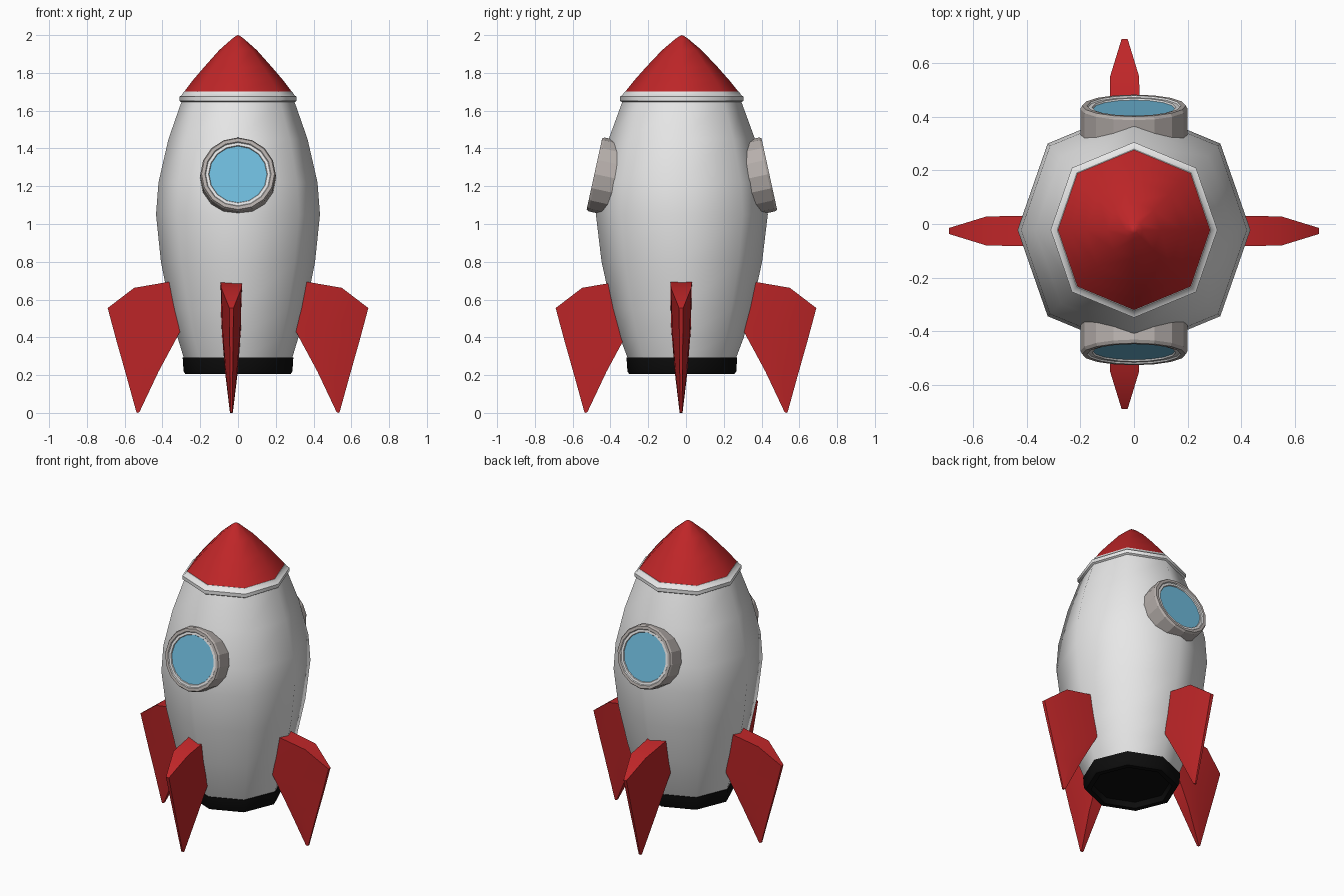
import bpy, bmesh, math

if "Cube" in bpy.data.objects:
    bpy.data.objects.remove(bpy.data.objects["Cube"])

def material(name, rgb):
    m = bpy.data.materials.new(name)
    m.diffuse_color = (*rgb, 1)
    m.use_nodes = True
    m.node_tree.nodes["Principled BSDF"].inputs["Base Color"].default_value = m.diffuse_color
    return m

WHITE = material("hull white", (0.80, 0.80, 0.80))
RED = material("red", (0.52, 0.019, 0.021))
BLACK = material("black", (0.004, 0.004, 0.004))
GREY = material("frame grey", (0.47, 0.43, 0.41))
BLUE = material("glass blue", (0.16, 0.50, 0.72))
CY = -0.022  # hull axis sits slightly forward

def finish(name, bm, mats, angle=None):
    bmesh.ops.remove_doubles(bm, verts=bm.verts, dist=0.0005)
    bmesh.ops.recalc_face_normals(bm, faces=bm.faces)
    me = bpy.data.meshes.new(name)
    bm.to_mesh(me)
    bm.free()
    for m in mats:
        me.materials.append(m)
    ob = bpy.data.objects.new(name, me)
    bpy.context.collection.objects.link(ob)
    if angle:
        bpy.ops.object.select_all(action='DESELECT')
        ob.select_set(True)
        bpy.context.view_layer.objects.active = ob
        bpy.ops.object.shade_smooth_by_angle(angle=math.radians(angle))
    return ob

def lathe(name, rows, sides, mats, bands=None, angle=None):
    """rows of (z, rx, ry); bands gives a material index for each strip"""
    bm = bmesh.new()
    rings = []
    for z, rx, ry in rows:
        ring = []
        for i in range(sides):
            a = 2 * math.pi * i / sides
            c, s = math.cos(a), math.sin(a)
            k = rx if abs(s) < 0.01 else ry
            ring.append(bm.verts.new((k * c, ry * s, z)))
        rings.append(ring)
    for j in range(len(rings) - 1):
        for i in range(sides):
            n = (i + 1) % sides
            f = bm.faces.new((rings[j][i], rings[j][n], rings[j + 1][n], rings[j + 1][i]))
            f.material_index = bands[j] if bands else 0
    for ring, j in ((rings[0], 0), (rings[-1], -1)):
        if (ring[0].co - ring[sides // 2].co).length > 0.01:
            bm.faces.new(ring).material_index = bands[j] if bands else 0
    return finish(name, bm, mats, angle)

# hull: barrel body with a raised collar at the top
hull = lathe("hull", [
    (0.285, 0.285, 0.285), (0.40, 0.32, 0.328), (0.55, 0.358, 0.370),
    (0.80, 0.408, 0.425), (1.05, 0.434, 0.455), (1.22, 0.421, 0.443),
    (1.45, 0.368, 0.387), (1.645, 0.300, 0.316), (1.652, 0.311, 0.327),
    (1.675, 0.311, 0.327), (1.68, 0.300, 0.316), (1.702, 0.286, 0.301)],
    8, [WHITE], angle=50)
hull.location.y = CY

# nose cone
nose = lathe("nose_cone", [
    (1.70, 0.285, 0.300), (1.76, 0.240, 0.252), (1.83, 0.180, 0.190),
    (1.92, 0.100, 0.105), (1.98, 0.032, 0.034), (1.995, 0.012, 0.012),
    (2.0, 0, 0)], 8, [RED], angle=50)
nose.location.y = CY

# engine base with a shallow recess underneath
base = lathe("engine_base", [
    (0.24, 0.235, 0.235), (0.205, 0.245, 0.245), (0.205, 0.278, 0.278),
    (0.22, 0.288, 0.288), (0.292, 0.293, 0.293)], 8, [BLACK], angle=50)
base.location.y = CY

# portholes, front and back, leaning with the hull
for side, sign in (("front", 1), ("back", -1)):
    rows = [(-0.14, 0.2), (-0.012, 0.2), (0.0, 0.193), (0.0, 0.175),
            (-0.006, 0.171), (-0.006, 0.156), (-0.012, 0.153), (-0.012, 0)]
    w = lathe(side + "_porthole", [(z, r, r) for z, r in rows], 16,
              [GREY, WHITE, BLUE], [0, 0, 0, 1, 1, 1, 2])
    w.rotation_euler.x = sign * math.radians(77.7)
    w.location = (0, CY - sign * 0.463, 1.265)

# fins: lens section, thick at the root and thin at the outer edge
FIN = [  # per row: (radius, height, half thickness) at root, middle, edge
    [(0.33, 0.70, 0.058), (0.55, 0.662, 0.054), (0.69, 0.555, 0.011)],
    [(0.285, 0.47, 0.054), (0.46, 0.43, 0.046), (0.643, 0.38, 0.009)],
    [(0.42, 0.22, 0.034), (0.50, 0.205, 0.028), (0.592, 0.20, 0.007)],
    [(0.522, 0.004, 0.008), (0.53, 0.0, 0.007), (0.538, 0.004, 0.005)]]

def fin(name, angle, offset):
    bm = bmesh.new()
    # each row becomes a closed loop around the fin
    loops = [[bm.verts.new((r, h, z)) for r, z, h in row] +
             [bm.verts.new((r, -h, z)) for r, z, h in reversed(row)] for row in FIN]
    for a, b in zip(loops, loops[1:]):
        for i in range(6):
            n = (i + 1) % 6
            bm.faces.new((a[i], a[n], b[n], b[i]))
    for lp in (loops[0], loops[-1]):
        for i in range(2):
            bm.faces.new((lp[i], lp[i + 1], lp[4 - i], lp[5 - i]))
    ob = finish(name, bm, [RED], 40)
    ob.rotation_euler.z = angle
    ob.location = (*offset, 0)

fin("right_fin", 0, (0, -0.026))
fin("back_fin", math.pi / 2, (-0.035, 0))
fin("left_fin", math.pi, (0, -0.026))
fin("front_fin", -math.pi / 2, (-0.035, 0))
